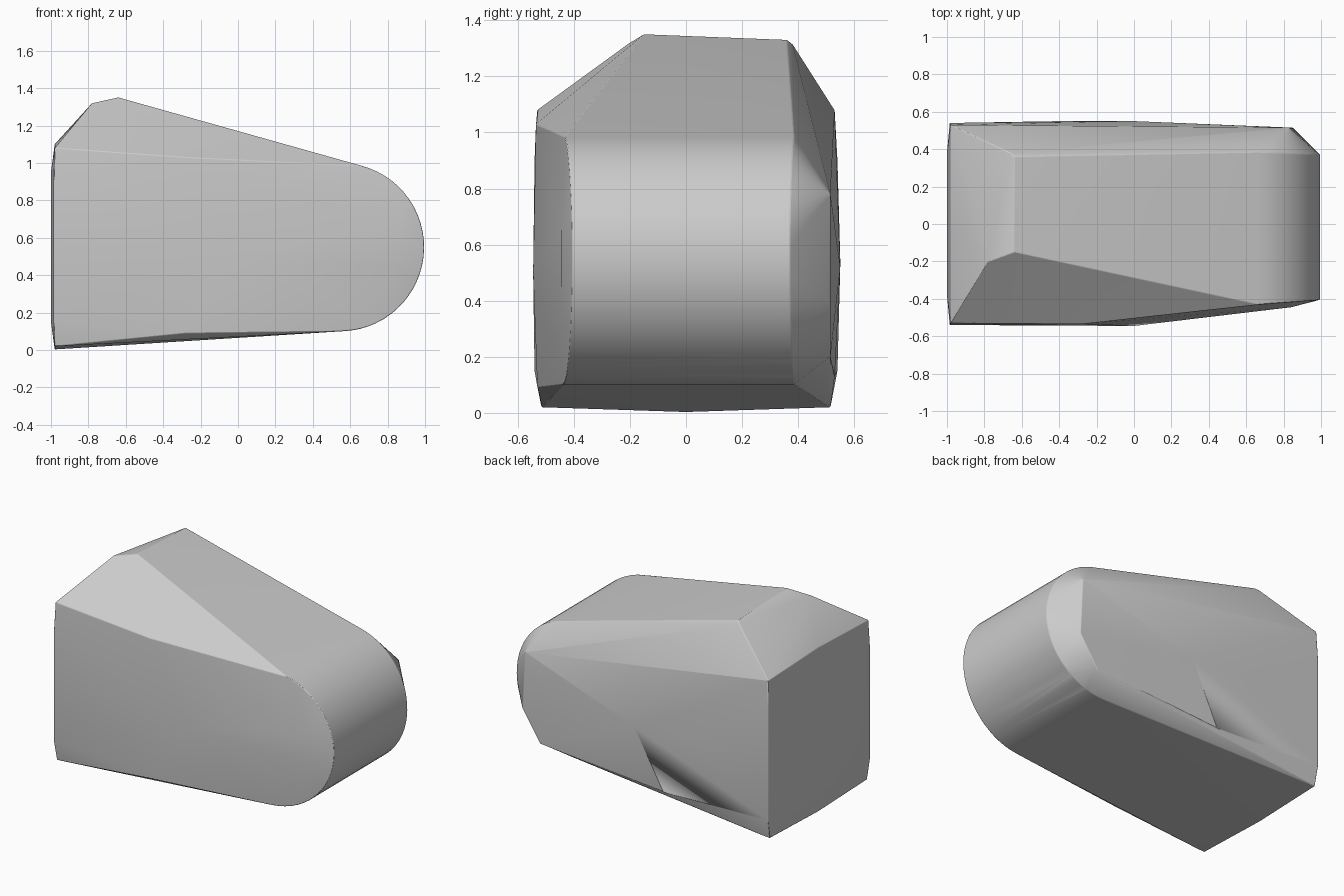
import bpy, bmesh, math
from mathutils import Vector

cube = bpy.data.objects.get("Cube")
if cube:
    bpy.data.objects.remove(cube)

grey = bpy.data.materials.new("mid grey")
grey.use_nodes = True
colour = (0.6, 0.6, 0.6, 1)
grey.diffuse_color = colour
grey.node_tree.nodes["Principled BSDF"].inputs["Base Color"].default_value = colour

points = []

# Rounded nose: front and back rims of a half drum
CX, CZ, R = 0.545, 0.55, 0.45
STEPS = 28
for i in range(STEPS + 1):
    a = math.radians(-88 + 163 * i / STEPS)
    c, s = math.cos(a), math.sin(a)
    x, z = CX + R * c, CZ + R * s
    points += [(x, -0.44 + 0.035 * c, z), (x, 0.39 - 0.02 * c, z)]

# Flat-ended body: bulging end panel and its corners
for side in (-1, 1):
    points += [(-0.98, side * 0.53, 1.08), (-0.98, side * 0.515, 0.02),
               (-0.985, side * 0.54, 0.9), (-0.985, side * 0.54, 0.15),
               (-1, side * 0.38, 0.95), (-1, side * 0.38, 0.15)]
points += [(-0.98, 0, 0.003), (-0.98, 0, 1.1)]

# Top ridge
points += [(-0.64, -0.15, 1.35), (-0.78, -0.2, 1.32),
           (-0.64, 0.36, 1.33), (-0.66, 0.38, 1.315)]

# Front cheek
points += [(0, -0.545, 0.5), (-0.28, -0.53, 0.09), (-0.28, -0.535, 1.03),
           (0.84, -0.445, 0.65), (0.84, -0.445, 0.45)]

# Back cheek and the chamfer round its nose end
points += [(0, 0.55, 0.52), (-0.4, 0.55, 0.55), (-0.2, 0.53, 0.13),
           (0.83, 0.515, 0.78), (0.85, 0.515, 0.4), (0.72, 0.515, 0.2)]

# Wrap the outline points in a convex shell
bm = bmesh.new()
for p in points:
    bm.verts.new(Vector(p))
hull = bmesh.ops.convex_hull(bm, input=bm.verts[:])
loose = [v for v in bm.verts if not v.link_faces]
bmesh.ops.delete(bm, geom=loose, context="VERTS")
bmesh.ops.recalc_face_normals(bm, faces=bm.faces[:])
mesh = bpy.data.meshes.new("wedge_body")
bm.to_mesh(mesh)
bm.free()
mesh.materials.append(grey)

body = bpy.data.objects.new("wedge_body", mesh)
bpy.context.collection.objects.link(body)
bpy.context.view_layer.objects.active = body
body.select_set(True)

# Slightly softened edges
bevel = body.modifiers.new("soft_edges", "BEVEL")
bevel.width = 0.012
bevel.segments = 2
bevel.limit_method = "ANGLE"
bevel.angle_limit = math.radians(25)
bpy.ops.object.shade_smooth_by_angle(angle=math.radians(20))
